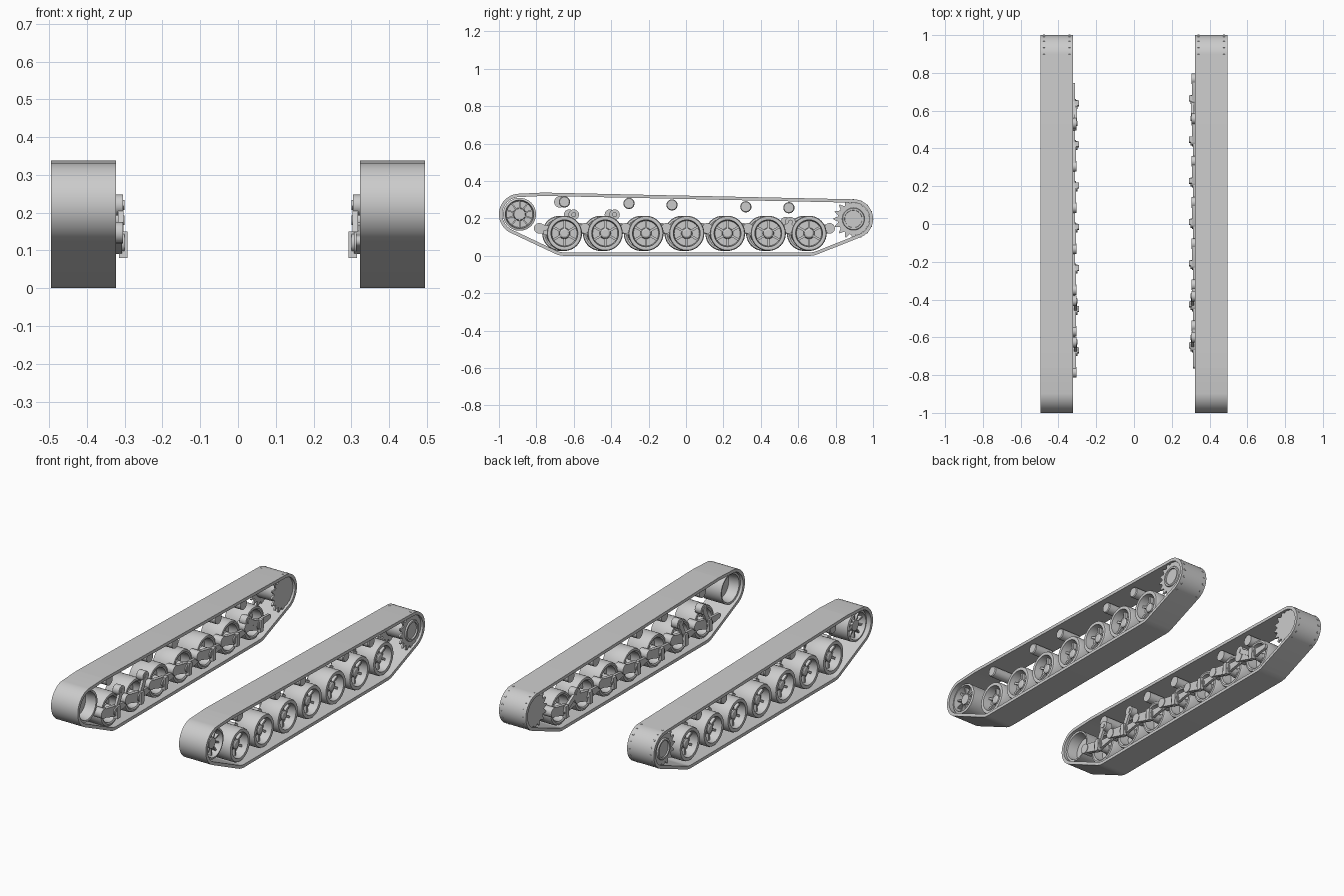
import bpy, bmesh
from math import sin, cos, pi, radians
from mathutils import Matrix, Vector

cube = bpy.data.objects.get("Cube")
if cube:
    bpy.data.objects.remove(cube)

grey = bpy.data.materials.new("plain grey")
grey.use_nodes = True
grey.diffuse_color = (0.6, 0.6, 0.6, 1)
grey.node_tree.nodes["Principled BSDF"].inputs["Base Color"].default_value = (0.6, 0.6, 0.6, 1)

MID = 0.409      # centre of each track across the model
HALF = 0.0855    # half track width


def finish(name, bm):
    """Turn a bmesh into a smooth object with crisp edges."""
    bmesh.ops.remove_doubles(bm, verts=bm.verts, dist=0.00005)
    bmesh.ops.recalc_face_normals(bm, faces=bm.faces)
    mesh = bpy.data.meshes.new(name)
    bm.to_mesh(mesh)
    bm.free()
    mesh.materials.append(grey)
    mesh.shade_smooth()
    mesh.set_sharp_from_angle(angle=radians(32))
    obj = bpy.data.objects.new(name, mesh)
    bpy.context.collection.objects.link(obj)
    return obj


def belt(circles, inset=0.0, steps=96):
    """Outline of a band pulled tight round circles given as (y, z, radius)."""
    points = []
    for i in range(steps):
        a = 2 * pi * i / steps
        n = Vector((cos(a), sin(a)))
        y, z, r = max(circles, key=lambda c: c[0] * n.x + c[1] * n.y + c[2])
        points.append((y + (r - inset) * n.x, z + (r - inset) * n.y))
    return points


def plate(name, outline, x0, x1):
    """Solid slab with a side outline between two x positions."""
    bm = bmesh.new()
    a = [bm.verts.new((x0, y, z)) for y, z in outline]
    b = [bm.verts.new((x1, y, z)) for y, z in outline]
    for i in range(len(a)):
        bm.faces.new((a[i - 1], a[i], b[i], b[i - 1]))
    bm.faces.new(a)
    bm.faces.new(b)
    return finish(name, bm)


def band(name, circles, thickness, x0, x1):
    """Hollow belt running round the circles."""
    bm = bmesh.new()
    outer, inner = belt(circles, 0, 144), belt(circles, thickness, 144)
    rows = [[bm.verts.new((x, y, z)) for y, z in line]
            for x, line in ((x0, outer), (x1, outer), (x1, inner), (x0, inner))]
    for k in range(4):
        p, q = rows[k - 1], rows[k]
        for i in range(len(p)):
            bm.faces.new((p[i - 1], p[i], q[i], q[i - 1]))
    return finish(name, bm)


def lathe(name, profile, side, y, z, segs=40, spokes=0, spoke=None):
    """Turn an (outward offset, radius) profile about a cross axle, with optional ribs."""
    bm = bmesh.new()
    rings = []
    for off, r in profile:
        rings.append([bm.verts.new((side * (MID + off), y + r * cos(2 * pi * i / segs),
                                    z + r * sin(2 * pi * i / segs))) for i in range(segs)])
    for p, q in zip(rings, rings[1:]):
        for i in range(segs):
            bm.faces.new((p[i - 1], p[i], q[i], q[i - 1]))
    bmesh.ops.remove_doubles(bm, verts=bm.verts, dist=0.00005)
    for i in range(spokes):
        r0, r1, x0, x1, width = spoke
        m = (Matrix.Translation((side * (MID + (x0 + x1) / 2), y, z))
             @ Matrix.Rotation(2 * pi * i / spokes + pi / 2, 4, "X")
             @ Matrix.Translation((0, (r0 + r1) / 2, 0))
             @ Matrix.Diagonal((x1 - x0, r1 - r0, width, 1)))
        bmesh.ops.create_cube(bm, size=1, matrix=m)
    return finish(name, bm)


ROAD_WHEEL = [(-.04, 0), (-.04, .026), (-.01, .03), (-.01, .068), (-.066, .072), (-.07, .08),
              (-.068, .09), (-.06, .094), (.052, .094), (.06, .09), (.062, .08), (.06, .072),
              (.01, .067), (.01, .03), (.035, .026), (.04, .018), (.04, 0)]
IDLER = [(-.01, 0), (-.01, .07), (-.07, .078), (-.072, .088), (.06, .088), (.064, .076),
         (.02, .07), (.02, .035), (.05, .03), (.05, 0)]
SPROCKET_DRUM = [(-.062, 0), (-.062, .045), (-.05, .06), (.075, .06), (.08, .057),
                 (.08, .047), (.05, .043), (.05, 0)]
ROLLER = [(-.06, 0), (-.06, .03), (.055, .03), (.06, .026), (.06, 0)]

IDLER_POS = (-.89, .222)
SPROCKET_POS = (.895, .197)
TRACK_PATH = [(*IDLER_POS, .11), (-.76, .24, .098), (-.65, .12, .12),
              (.66, .12, .12), (*SPROCKET_POS, .105)]

# Outline shared by the toothed sprocket rings
TEETH = 16
gear = []
for t in range(TEETH):
    for shift, r in ((-.4, .084), (-.07, .107), (.07, .107), (.4, .084)):
        a = 2 * pi * (t + shift) / TEETH
        gear.append((SPROCKET_POS[0] + r * cos(a), SPROCKET_POS[1] + r * sin(a)))

for side, label in ((1, "left"), (-1, "right")):
    def x(v):
        return side * v

    # Track belt and its end wheels
    band(f"{label}_track", TRACK_PATH, .018, x(MID - HALF), x(MID + HALF))
    lathe(f"{label}_idler", IDLER, side, *IDLER_POS, 48, 10, (.025, .073, .018, .045, .008))
    lathe(f"{label}_sprocket_drum", SPROCKET_DRUM, side, *SPROCKET_POS)
    for n, off in enumerate((-.072, .062)):
        plate(f"{label}_sprocket_ring_{n}", gear, x(MID + off), x(MID + off + .01))

    # Return rollers under the upper run
    first = -.65 if side > 0 else -.675
    for n, (ry, rz) in enumerate(((first, .288), (-.305, .28), (-.075, .272),
                                  (.32, .262), (.55, .257))):
        lathe(f"{label}_roller_{n}", ROLLER, side, ry, rz, 24)

    # Road wheels staggered between sides, each on a swing arm
    for n in range(7):
        y = -.65 + .218 * n - (.025 if side < 0 else 0)
        z = .12
        lathe(f"{label}_road_wheel_{n}", ROAD_WHEEL, side, y, z, 40, 6,
              (.02, .069, .008, .03, .012))
        pivot = (y + side * .11, .147)
        plate(f"{label}_swing_arm_{n}", belt([(y, z, .03), (*pivot, .024)], 0, 32),
              x(.307), x(.33))
        plate(f"{label}_arm_tail_{n}", belt([(y, z, .026), (y - side * .1, z + .005, .014)], 0, 32),
              x(.312), x(.328))
        plate(f"{label}_pivot_{n}", belt([(*pivot, .028)], 0, 24), x(.304), x(.36))
        plate(f"{label}_axle_{n}", belt([(y, z, .024)], 0, 24), x(.3), x(.38))
        plate(f"{label}_axle_end_{n}",
              [(y - .01, .08), (y + .018, .08), (y + .022, .15), (y - .006, .15)],
              x(.292), x(.315))

        # Damper links on the first two wheels and the last
        if n in (0, 1, 6):
            top = (y + .05, .22) if n < 2 else (y - .1, .18)
            plate(f"{label}_damper_link_{n}", belt([(y, z, .014), (*top, .014)], 0, 24),
                  x(.303), x(.318))
            plate(f"{label}_damper_mount_{n}", belt([(*top, .028)], 0, 24), x(.304), x(.345))
            plate(f"{label}_damper_pin_{n}", belt([(*top, .013)], 0, 20), x(.3), x(.355))
